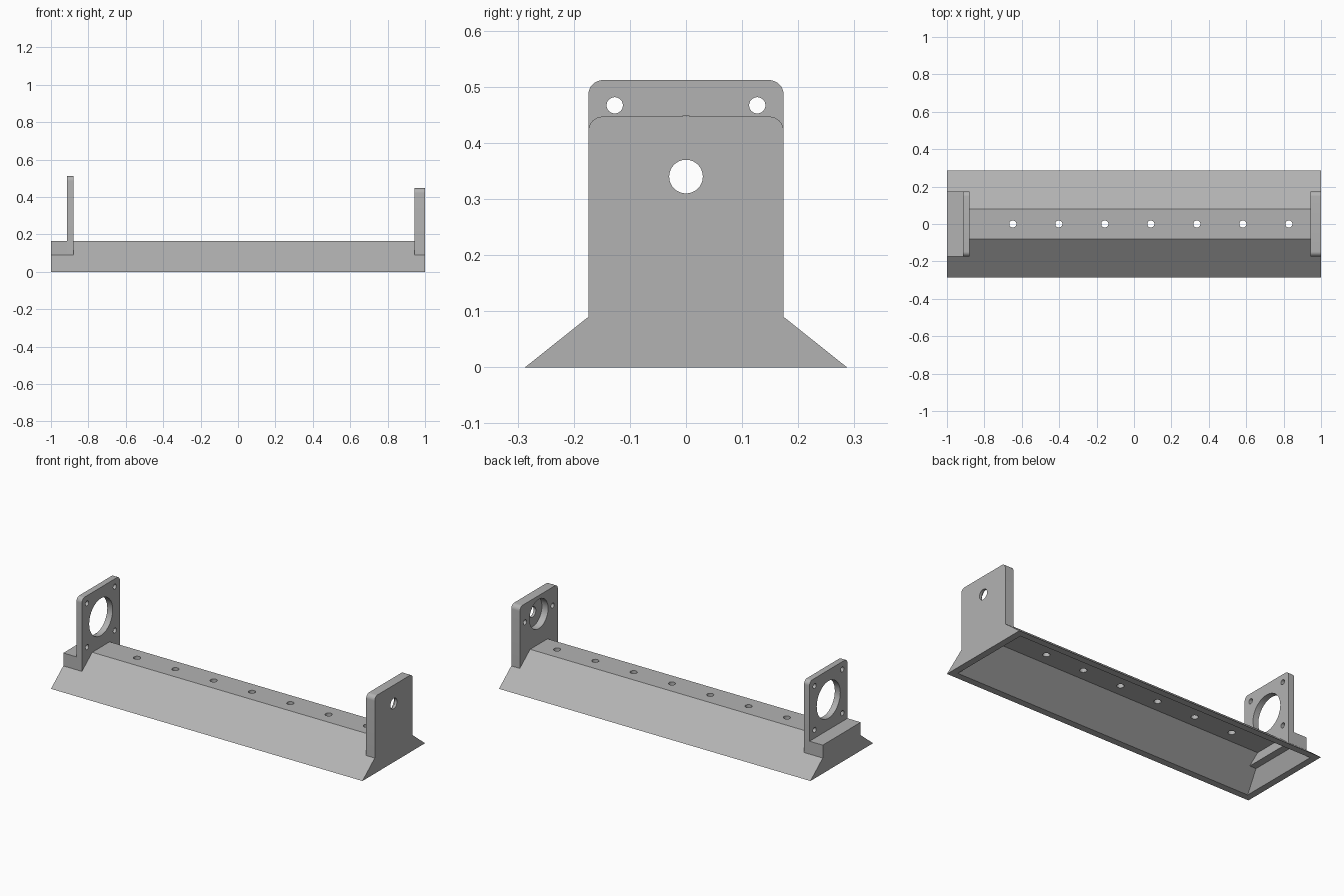
import bpy, bmesh, math
from mathutils import Matrix

old = bpy.data.objects.get("Cube")
if old:
    bpy.data.objects.remove(old, do_unlink=True)

grey = bpy.data.materials.new("plain grey")
grey.use_nodes = True
grey.diffuse_color = (0.45, 0.45, 0.45, 1)
grey.node_tree.nodes["Principled BSDF"].inputs["Base Color"].default_value = (0.45, 0.45, 0.45, 1)

FOOT, STEP, TOP = 0.287, 0.09, 0.165      # bottom half-width, ledge height, bar height
HALF, AXIS = 0.174, 0.34                  # plate half-width, shaft height
PITCH = 0.127                             # bolt offset from the shaft


def finish(name, bm):
    bmesh.ops.recalc_face_normals(bm, faces=bm.faces)
    mesh = bpy.data.meshes.new(name)
    bm.to_mesh(mesh)
    bm.free()
    mesh.materials.append(grey)
    ob = bpy.data.objects.new(name, mesh)
    bpy.context.collection.objects.link(ob)
    return ob


def loft(bm, ring_a, ring_b):
    """Closed solid between two matching rings of points."""
    a = [bm.verts.new(p) for p in ring_a]
    b = [bm.verts.new(p) for p in ring_b]
    n = len(a)
    bm.faces.new(a)
    bm.faces.new(b[::-1])
    for i in range(n):
        bm.faces.new((a[i], b[i], b[(i + 1) % n], a[(i + 1) % n]))


def extrude_x(name, profile, x0, x1):
    bm = bmesh.new()
    loft(bm, [(x0, y, z) for y, z in profile], [(x1, y, z) for y, z in profile])
    return finish(name, bm)


def drill(bm, centre, radius, depth, axis):
    turn = Matrix.Rotation(math.pi / 2, 4, 'Y') if axis == 'X' else Matrix()
    bmesh.ops.create_cone(bm, cap_ends=True, segments=40, radius1=radius, radius2=radius,
                          depth=depth, matrix=Matrix.Translation(centre) @ turn)


def cut(target, cutter):
    cutter.hide_render = True
    mod = target.modifiers.new("cut", 'BOOLEAN')
    mod.operation, mod.solver, mod.object = 'DIFFERENCE', 'EXACT', cutter
    bpy.context.view_layer.objects.active = target
    bpy.ops.object.modifier_apply(modifier=mod.name)
    bpy.data.objects.remove(cutter, do_unlink=True)


def plate_profile(top, r=0.026, steps=8):
    """Upright plate outline with two rounded top corners."""
    right = [(HALF - r + r * math.cos(t), top - r + r * math.sin(t))
             for t in (math.pi / 2 * i / steps for i in range(steps + 1))]
    return [(HALF, STEP)] + right + [(-y, z) for y, z in right[::-1]] + [(-HALF, STEP)]


# Hollow trapezoid bar
slope = (FOOT - HALF) / STEP
crest = FOOT - slope * TOP
bar = extrude_x("bar", [(-FOOT, 0), (FOOT, 0), (crest, TOP), (-crest, TOP)], -1, 1)


def pocket_ring(z):
    y, x = FOOT - 0.04 - slope * z, 0.97 - 0.5 * max(z, 0)
    return [(-x, -y, z), (x, -y, z), (x, y, z), (-x, y, z)]


bm = bmesh.new()
loft(bm, pocket_ring(-0.02), pocket_ring(0.14))
cut(bar, finish("pocket_cutter", bm))

# Row of drain holes along the crest
bm = bmesh.new()
for i in range(7):
    drill(bm, (-0.648 + 0.246 * i, 0, 0.15), 0.019, 0.1, 'Z')
cut(bar, finish("row_cutter", bm))

# Motor mount: foot block and drilled plate
block = [(-HALF, STEP), (HALF, STEP), (HALF, TOP), (-HALF, TOP)]
extrude_x("motor_foot", block, -1, -0.915)
motor = extrude_x("motor_plate", plate_profile(0.512), -0.915, -0.88)
bm = bmesh.new()
drill(bm, (-0.9, 0, AXIS), 0.108, 0.2, 'X')
for sy in (-1, 1):
    for sz in (-1, 1):
        drill(bm, (-0.9, sy * PITCH, AXIS + sz * PITCH), 0.0145, 0.2, 'X')
cut(motor, finish("motor_cutter", bm))

# Bearing mount: shaft hole, inner recess and two blind bolt holes
bearing = extrude_x("bearing_plate", plate_profile(0.447), 0.945, 1)
bm = bmesh.new()
drill(bm, (0.97, 0, AXIS), 0.03, 0.2, 'X')
cut(bearing, finish("shaft_cutter", bm))
bm = bmesh.new()
drill(bm, (0.945, 0, AXIS), 0.085, 0.08, 'X')
for sy in (-1, 1):
    drill(bm, (0.945, sy * PITCH, AXIS), 0.0145, 0.08, 'X')
cut(bearing, finish("recess_cutter", bm))

# Smooth the round walls, keep edges sharp
for ob in bpy.context.view_layer.objects:
    ob.select_set(ob.type == 'MESH' and grey.name in ob.data.materials)
bpy.ops.object.shade_smooth_by_angle(angle=math.radians(30))
